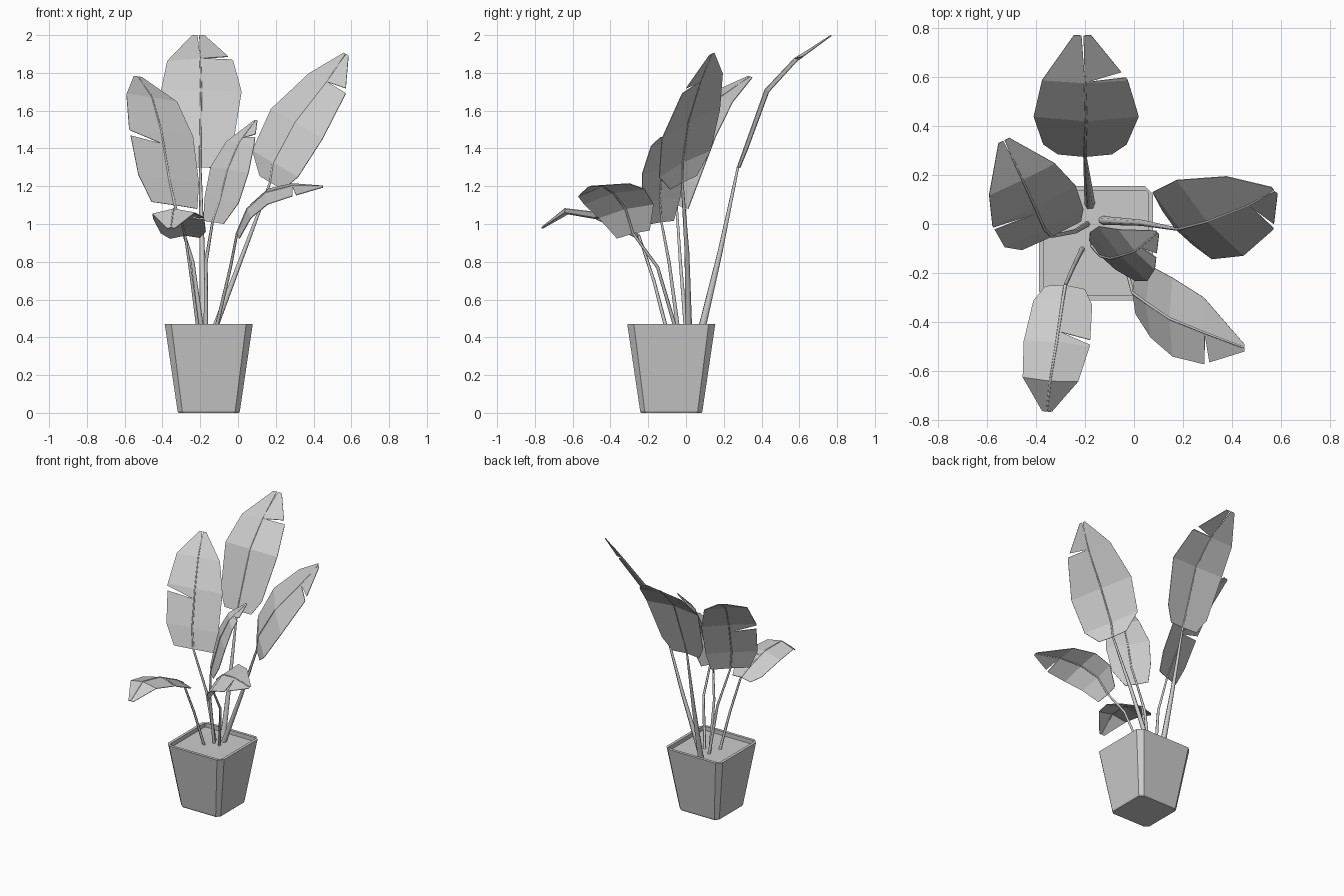
import bpy
import bmesh
from mathutils import Vector

old = bpy.data.objects.get("Cube")
if old:
    bpy.data.objects.remove(old, do_unlink=True)

grey = bpy.data.materials.new("plain grey")
grey.use_nodes = True
grey.diffuse_color = (0.6, 0.6, 0.6, 1)
grey.node_tree.nodes["Principled BSDF"].inputs["Base Color"].default_value = grey.diffuse_color


def mesh_object(name, faces):
    """Flat-faced object from a list of polygons given as points."""
    bm = bmesh.new()
    for points in faces:
        bm.faces.new([bm.verts.new(p) for p in points])
    bmesh.ops.remove_doubles(bm, verts=bm.verts, dist=0.0005)
    bmesh.ops.recalc_face_normals(bm, faces=bm.faces)
    mesh = bpy.data.meshes.new(name)
    bm.to_mesh(mesh)
    bm.free()
    mesh.materials.append(grey)
    obj = bpy.data.objects.new(name, mesh)
    bpy.context.collection.objects.link(obj)
    return obj


def tube(name, points, thick, thin):
    """Tapered tube through the points, turned into a mesh."""
    curve = bpy.data.curves.new(name, "CURVE")
    curve.dimensions = "3D"
    curve.bevel_depth = 1
    curve.bevel_resolution = 1
    curve.use_fill_caps = True
    spline = curve.splines.new("POLY")
    spline.points.add(len(points) - 1)
    for i, (target, p) in enumerate(zip(spline.points, points)):
        target.co = (*p, 1)
        target.radius = thick + (thin - thick) * i / (len(points) - 1)
    curve.materials.append(grey)
    obj = bpy.data.objects.new(name, curve)
    bpy.context.collection.objects.link(obj)
    bpy.ops.object.select_all(action="DESELECT")
    obj.select_set(True)
    bpy.context.view_layer.objects.active = obj
    bpy.ops.object.convert(target="MESH")


def leaf(name, stem, rib, across, widths, notch, slit=0.6, fold=0.1, stem_radius=0.012):
    """Stem, midrib and folded blade; notch is (segment, side, position)."""
    rib = [Vector(p) for p in rib]
    across = Vector(across).normalized()
    last = len(rib) - 1
    faces = []
    for side in (-1, 1):
        edge = []
        for i, (p, w) in enumerate(zip(rib, widths)):
            along = rib[min(i + 1, last)] - rib[max(i - 1, 0)]
            up = across.cross(along).normalized()
            edge.append(p + across * side * w - up * w * fold)
        for i in range(last):
            a, b, c, d = rib[i], rib[i + 1], edge[i + 1], edge[i]
            if i == last - 1:
                # Split tip
                lobe = b + across * side * widths[-1] * 0.12
                b = a.lerp(b, slit)
                outer = [b, lobe, c]
            else:
                outer = [b, c]
            if (i, side) == notch[:2]:
                # Wedge torn from the margin nearly to the rib
                f = notch[2]
                inner = d.lerp(c, f).lerp(a.lerp(b, max(f - 0.15, 0.05)), 0.93)
                faces.append([a, b, inner])
                faces.append([a, inner, d.lerp(c, f - 0.06), d])
                faces.append([inner, *outer, d.lerp(c, f + 0.06)])
            else:
                faces.append([a, *outer, d])
    blade = mesh_object(name + "_blade", faces)
    solid = blade.modifiers.new("thickness", "SOLIDIFY")
    solid.thickness = 0.004
    solid.offset = 0
    tube(name + "_stem", [*stem, rib[0]], stem_radius, 0.007)
    tube(name + "_midrib", [*rib[:-1], rib[-2].lerp(rib[-1], slit)], 0.007, 0.004)


# Square tapered pot with cut corners, rim and soil
def pot_ring(half, z, corner=0.85):
    cut = half * corner
    corners = [(cut, half), (half, cut), (half, -cut), (cut, -half),
               (-cut, -half), (-half, -cut), (-half, cut), (-cut, half)]
    return [Vector((x - 0.155, y - 0.078, z)) for x, y in corners]


def skin(rings):
    return [[r[i], r[(i + 1) % 8], s[(i + 1) % 8], s[i]]
            for r, s in zip(rings, rings[1:]) for i in range(8)]


rings = [pot_ring(0.16, 0), pot_ring(0.165, 0.01), pot_ring(0.233, 0.47),
         pot_ring(0.212, 0.47, 0.97), pot_ring(0.212, 0.44, 0.97)]
mesh_object("pot", [rings[0], *skin(rings)])
mesh_object("soil", [rings[-1]])

# Tall leaves
leaf("back_leaf", [(-.18, .08, .43), (-.19, .18, .85)],
     [(-.2, .275, 1.3), (-.2, .31, 1.4), (-.195, .42, 1.71), (-.2, .575, 1.875), (-.21, .768, 2)],
     (1, 0, 0), (.11, .17, .214, .175, .035), (3, 1, .12), slit=.15, stem_radius=.022)
leaf("left_leaf", [(-.13, .015, .43), (.03, .005, .85)],
     [(.17, -.02, 1.22), (.185, -.02, 1.325), (.3, .01, 1.54), (.465, .075, 1.75), (.572, .135, 1.9)],
     (.62, -.7, -.36), (.1, .195, .22, .155, .02), (3, 1, .1), stem_radius=.018)
leaf("right_leaf", [(-.19, 0, .43), (-.24, -.03, .8)],
     [(-.335, -.05, 1.1), (-.365, -.02, 1.24), (-.405, .07, 1.49), (-.455, .18, 1.67), (-.53, .34, 1.78)],
     (.33, .16, -.05), (.135, .18, .19, .15, .025), (1, -1, .88), fold=.03)

# Small middle leaf
leaf("middle_leaf", [(-.17, -.04, .43), (-.17, -.09, .8)],
     [(-.135, -.13, 1.01), (-.095, -.14, 1.13), (-.055, -.13, 1.29), (.005, -.11, 1.43), (.095, -.035, 1.55)],
     (.65, -.72, -.1), (.08, .135, .15, .11, .01), (3, 1, .4), slit=.9)

# Low arching leaves
leaf("front_leaf", [(-.21, -.1, .43), (-.245, -.17, .7)],
     [(-.28, -.25, .94), (-.29, -.31, .98), (-.315, -.48, 1.06), (-.342, -.64, 1.08), (-.355, -.765, .98)],
     (1, -.08, .03), (.08, .12, .135, .113, .02), (1, 1, .9), slit=.95, fold=-.22, stem_radius=.01)
leaf("front_left_leaf", [(-.12, -.05, .43), (-.04, -.15, .77)],
     [(-.005, -.28, .95), (.05, -.32, 1.08), (.145, -.385, 1.165), (.28, -.44, 1.2), (.45, -.505, 1.2)],
     (0, -1, -.25), (.09, .15, .165, .14, .015), (3, 1, .08), slit=.95, fold=.15, stem_radius=.01)
